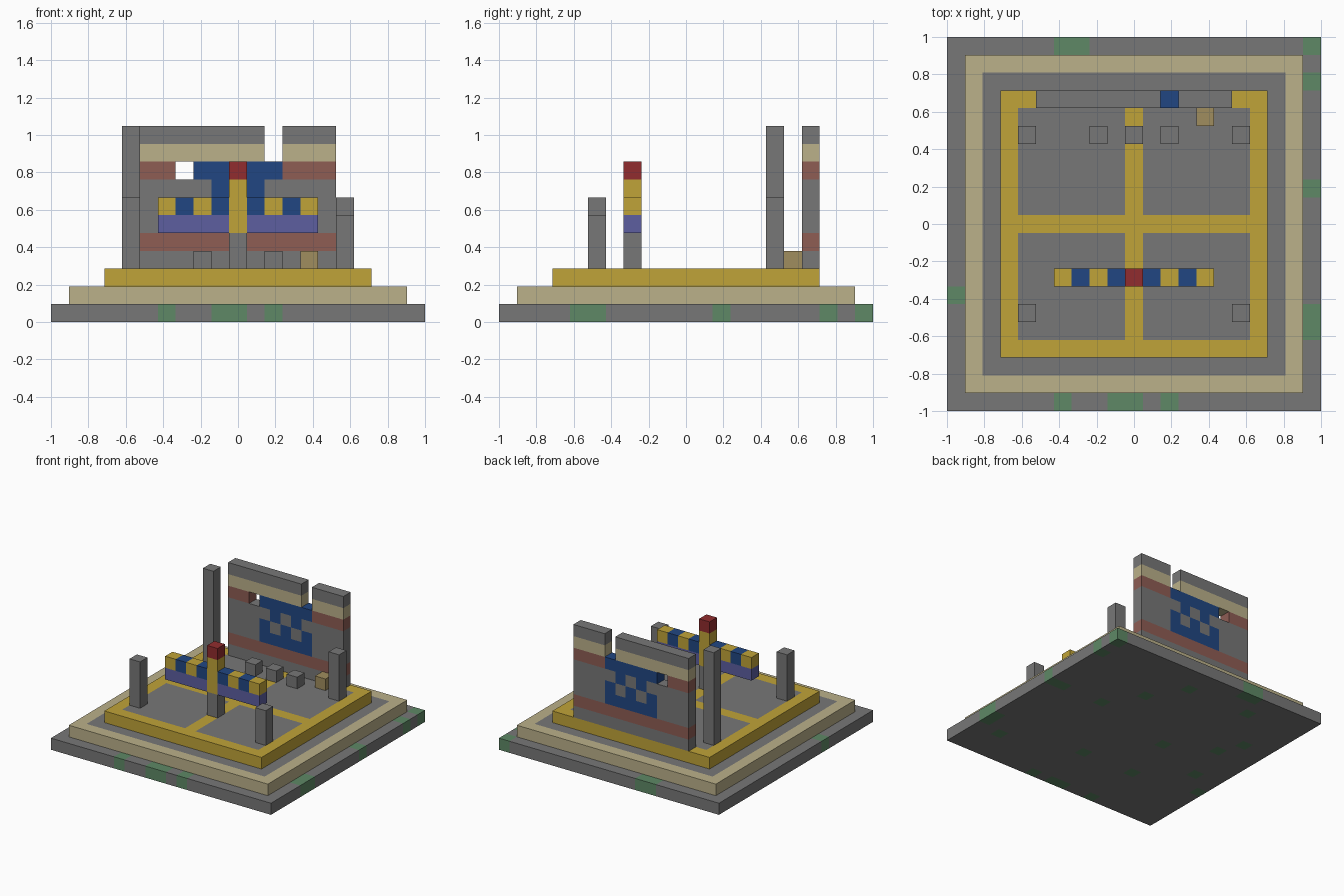
import bpy
import bmesh

cube = bpy.data.objects.get("Cube")
if cube:
    bpy.data.objects.remove(cube, do_unlink=True)

U = 2 / 21  # edge of one block


def linear(c):
    c /= 255
    return c / 12.92 if c <= 0.04045 else ((c + 0.055) / 1.055) ** 2.4


def material(name, *rgb):
    m = bpy.data.materials.new(name)
    m.use_nodes = True
    col = (*[linear(c) for c in rgb], 1)
    m.diffuse_color = col
    m.node_tree.nodes["Principled BSDF"].inputs["Base Color"].default_value = col
    return m


STONE = material("stone grey", 119, 119, 119)
MOSS = material("moss green", 94, 137, 102)
SAND = material("pale sand", 187, 177, 138)
GOLD = material("gold", 192, 164, 56)
CLAY = material("clay brown", 142, 93, 84)
BLUE = material("deep blue", 33, 70, 130)
VIOLET = material("violet", 93, 95, 160)
RED = material("red", 145, 44, 46)
OCHRE = material("ochre", 160, 141, 94)


def blocks(name, cells):
    """Outer skin of a set of blocks; cells maps (i, j, k) to a material."""
    bm = bmesh.new()
    mats = list(dict.fromkeys(cells.values()))
    for cell, mat in cells.items():
        for axis in range(3):
            for s in (-1, 1):
                near = list(cell)
                near[axis] += s
                if tuple(near) in cells:
                    continue
                corners = []
                for a, b in ((-1, -1), (1, -1), (1, 1), (-1, 1)):
                    p = list(cell)
                    p[axis] += s / 2
                    p[(axis + 1) % 3] += a * s / 2
                    p[(axis + 2) % 3] += b / 2
                    corners.append(bm.verts.new((p[0] * U, p[1] * U, (p[2] + 0.5) * U)))
                bm.faces.new(corners).material_index = mats.index(mat)
    bmesh.ops.remove_doubles(bm, verts=bm.verts, dist=U / 100)
    bmesh.ops.recalc_face_normals(bm, faces=bm.faces)
    mesh = bpy.data.meshes.new(name)
    bm.to_mesh(mesh)
    bm.free()
    for m in mats:
        mesh.materials.append(m)
    bpy.context.collection.objects.link(bpy.data.objects.new(name, mesh))


def course(name, reach, level, rule):
    """Square floor layer; rule picks the material of each block."""
    span = range(-reach, reach + 1)
    blocks(name, {(i, j, level): rule(i, j) for i in span for j in span})


# Mossy stone footing
mossy = {(-4, -10), (-1, -10), (0, -10), (2, -10), (-10, -4),
         (10, -6), (10, -5), (10, 2), (10, 8), (10, 10), (-4, 10), (-3, 10),
         (3, 5), (5, 2), (1, 8), (-5, 8), (-8, 4), (-7, 2), (9, 2),
         (8, -7), (1, -5), (-4, -5), (-3, 0), (-8, -2)}
course("footing", 10, 0, lambda i, j: MOSS if (i, j) in mossy else STONE)

# Sand step with a stone walkway inside its rim
course("sand_step", 9, 1, lambda i, j: SAND if max(abs(i), abs(j)) == 9 else STONE)

# Gold floor frame and cross around four stone panels
course("gold_floor", 7, 2,
       lambda i, j: GOLD if max(abs(i), abs(j)) == 7 or i * j == 0 else STONE)

# Back wall: banded, with a blue emblem and broken gaps
bands = {4: CLAY, 8: CLAY, 9: SAND}
emblem = {8: "#####", 7: ".#.#.", 6: "#.#.#", 5: "#####"}
gaps = {(-3, 8), (2, 9), (2, 10)}
wall = {}
for k in range(3, 11):
    for i in range(-5, 6):
        if (i, k) in gaps:
            continue
        blue = k in emblem and abs(i) <= 2 and emblem[k][i + 2] == "#"
        wall[i, 7, k] = BLUE if blue else bands.get(k, STONE)
blocks("back_wall", wall)

# Corner pillars, broken at different heights
for name, i, j, top in (("back_right_pillar", -6, 5, 11), ("back_left_pillar", 6, 5, 7),
                        ("front_right_pillar", -6, -5, 7), ("front_left_pillar", 6, -5, 6)):
    blocks(name, {(i, j, k): STONE for k in range(3, top)})

# Loose blocks in front of the wall
for n, i in enumerate((-2, 0, 2)):
    blocks(f"stone_block_{n + 1}", {(i, 5, 3): STONE})
blocks("ochre_block", {(4, 6, 3): OCHRE})

# Centre post with a crossbar: violet below, gold and blue chequers above
post = [STONE, STONE, GOLD, GOLD, GOLD, RED]
blocks("centre_post", {(0, -3, 3 + n): m for n, m in enumerate(post)})
for side, s in (("left", 1), ("right", -1)):
    arm = {}
    for n in range(1, 5):
        arm[s * n, -3, 5] = VIOLET
        arm[s * n, -3, 6] = BLUE if n % 2 else GOLD
    blocks(f"{side}_arm", arm)
